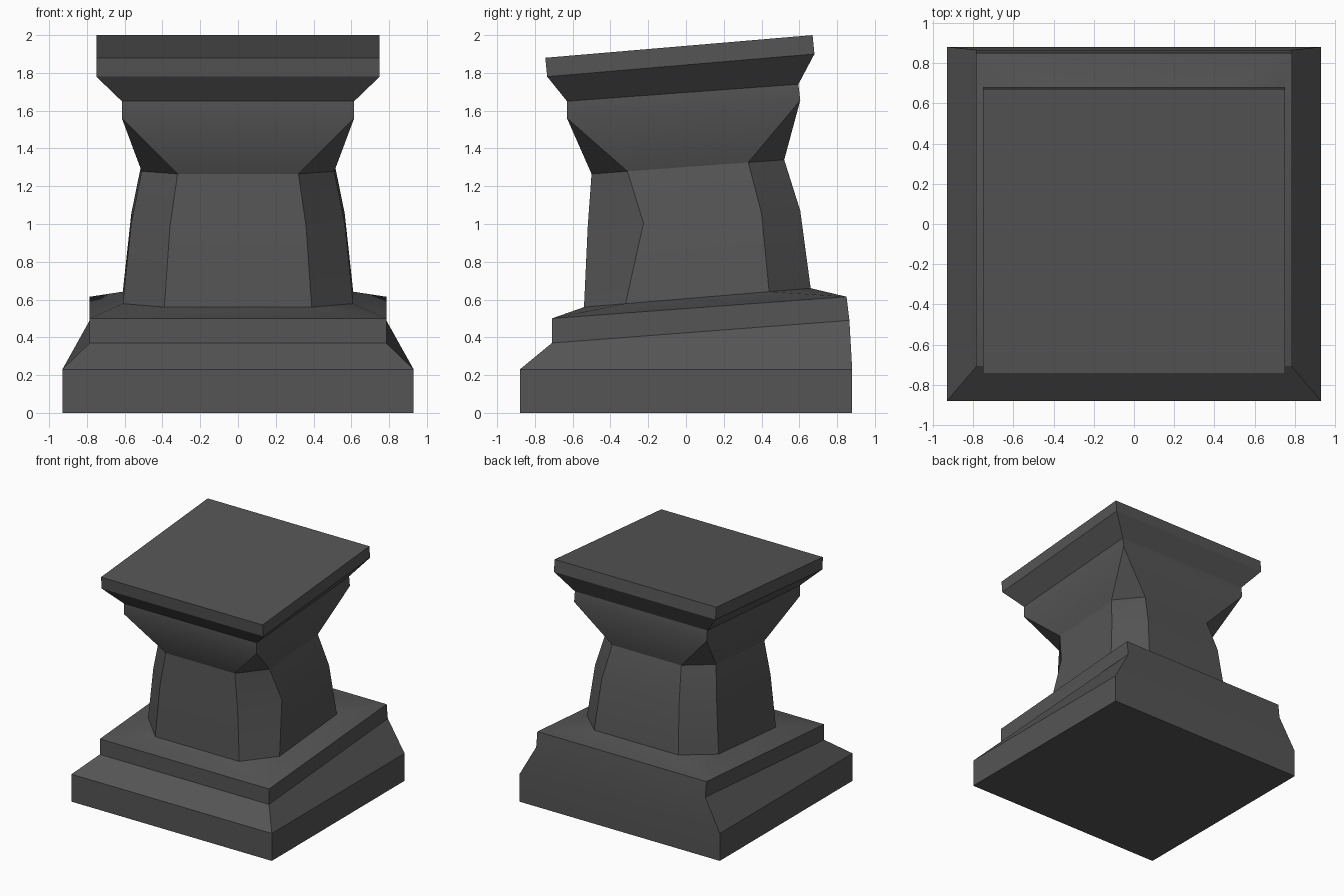
import bpy
import bmesh
import math

old = bpy.data.objects.get("Cube")
if old:
    bpy.data.objects.remove(old, do_unlink=True)

stone = bpy.data.materials.new("dark_grey_stone")
stone.use_nodes = True
stone.diffuse_color = (0.09, 0.09, 0.09, 1)
stone.node_tree.nodes["Principled BSDF"].inputs["Base Color"].default_value = stone.diffuse_color


def ring_points(half_x, front, back, z_front, z_back, cut=0):
    """Tilted rectangle; a cut gives chamfered corners."""
    flat = [(half_x - cut, front), (half_x, front + cut),
            (half_x, back - cut), (half_x - cut, back)]
    flat += [(-x, y) for x, y in reversed(flat)]
    slope = (z_back - z_front) / (back - front)
    return [(x, y, z_front + slope * (y - front)) for x, y in flat]


def loft(name, rings, cap_bottom=False, cap_top=False, dent=None):
    """Skin a stack of rings; dent shifts one corner of one ring."""
    bm = bmesh.new()
    loops = [[bm.verts.new(p) for p in ring_points(*r)] for r in rings]
    if dent:
        level, corner, shift = dent
        loops[level][corner].co.y += shift
    for low, high in zip(loops, loops[1:]):
        for i in range(8):
            j = (i + 1) % 8
            bm.faces.new((low[i], low[j], high[j], high[i]))
    if cap_bottom:
        bm.faces.new(loops[0][::-1])
    if cap_top:
        bm.faces.new(loops[-1])
    bmesh.ops.remove_doubles(bm, verts=bm.verts, dist=0.0005)
    mesh = bpy.data.meshes.new(name)
    bm.to_mesh(mesh)
    bm.free()
    mesh.materials.append(stone)
    obj = bpy.data.objects.new(name, mesh)
    bpy.context.collection.objects.link(obj)
    bpy.ops.object.select_all(action='DESELECT')
    obj.select_set(True)
    bpy.context.view_layer.objects.active = obj
    bpy.ops.object.shade_smooth_by_angle(angle=math.radians(25))


# Shared seams: half width, front, back, front height, back height, corner cut
neck_foot = (0.61, -0.54, 0.66, 0.56, 0.66, 0.22)
neck_head = (0.51, -0.50, 0.52, 1.265, 1.34, 0.19)

# Plinth with a sloping stepped top
loft("plinth", [
    (0.93, -0.88, 0.88, 0, 0),
    (0.93, -0.88, 0.88, 0.23, 0.23),
    (0.785, -0.71, 0.865, 0.37, 0.49),
    (0.785, -0.71, 0.85, 0.50, 0.615),
    neck_foot], cap_bottom=True)

# Chamfered neck with one worn corner
loft("neck", [
    neck_foot,
    (0.565, -0.52, 0.605, 0.99, 1.07, 0.205),
    neck_head], dent=(1, 1, 0.09))

# Flared capital with a tilted slab
loft("capital", [
    neck_head,
    (0.615, -0.63, 0.605, 1.56, 1.655),
    (0.615, -0.63, 0.595, 1.65, 1.74),
    (0.75, -0.735, 0.68, 1.78, 1.90),
    (0.75, -0.745, 0.67, 1.88, 2.0)], cap_top=True)
